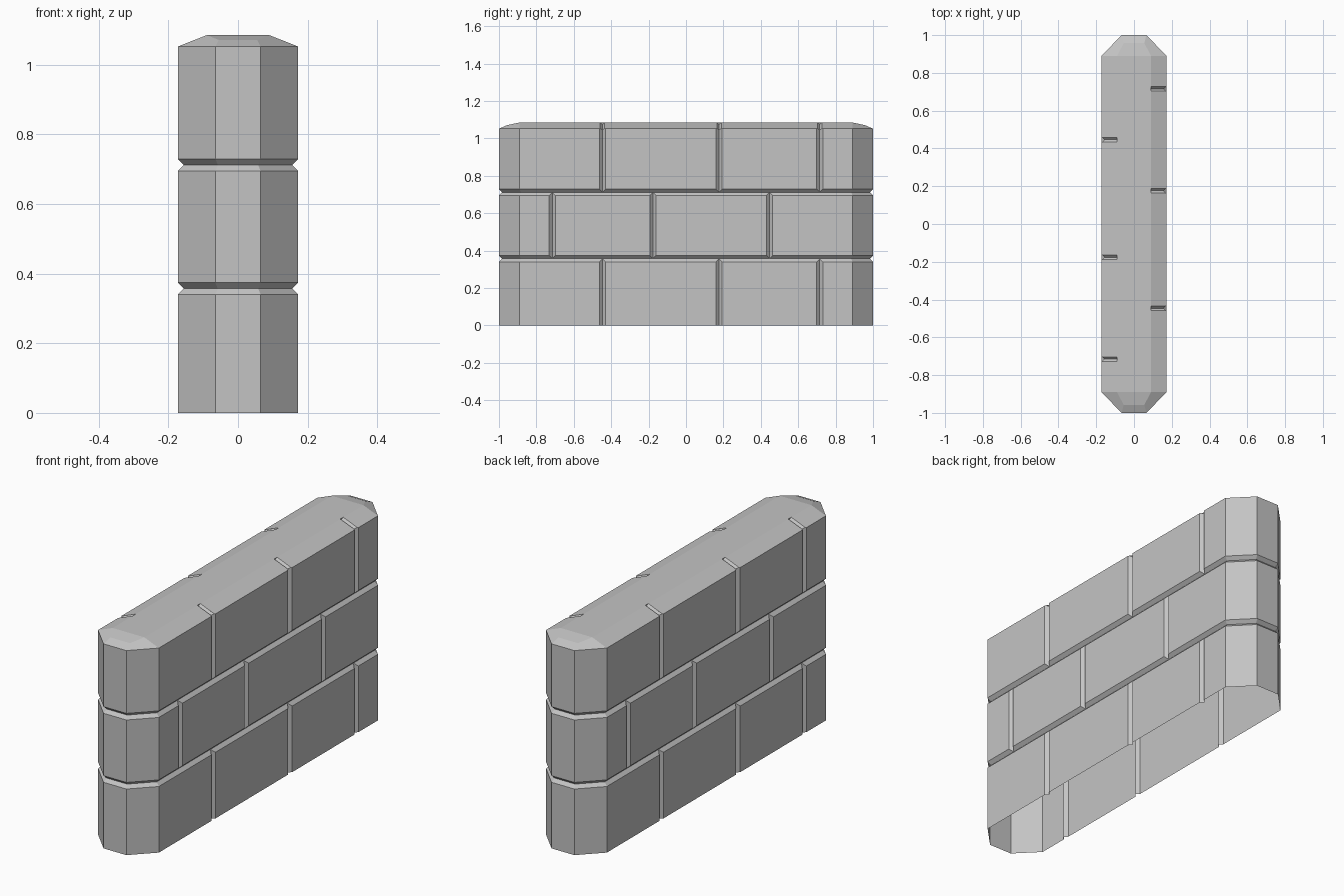
import bpy, bmesh
from mathutils import Vector

if "Cube" in bpy.data.objects:
    bpy.data.objects.remove(bpy.data.objects["Cube"])

stone = bpy.data.materials.new("grey stone")
stone.use_nodes = True
colour = (0.55, 0.55, 0.55, 1)
stone.diffuse_color = colour
stone.node_tree.nodes["Principled BSDF"].inputs["Base Color"].default_value = colour

HALF_W, SHOULDER, END_W = 0.173, 0.89, 0.065
GROOVE = 0.017
JOINTS = (0.357, 0.712)
EAVE, TOP = 1.052, 1.085


def make_object(name, bm):
    bmesh.ops.recalc_face_normals(bm, faces=bm.faces)
    mesh = bpy.data.meshes.new(name)
    bm.to_mesh(mesh)
    bm.free()
    obj = bpy.data.objects.new(name, mesh)
    bpy.context.collection.objects.link(obj)
    return obj


def ring(bm, end, side):
    """Eight-sided outline from one end corner and one side corner."""
    quarter = [end, side]
    pts = quarter + [(x, -y, z) for x, y, z in reversed(quarter)]
    pts += [(-x, -y, z) for x, y, z in pts]
    return [bm.verts.new(p) for p in pts]


def outline(bm, z, inset=0):
    return ring(bm, (END_W - inset * 0.41, 1 - inset, z),
                (HALF_W - inset, SHOULDER - inset * 0.41, z))


# Wall body: stacked outlines pinched at the horizontal mortar joints
bm = bmesh.new()
rings = [outline(bm, 0)]
for z in JOINTS:
    rings += [outline(bm, z - GROOVE), outline(bm, z, GROOVE), outline(bm, z + GROOVE)]
rings.append(outline(bm, EAVE))
rings.append(ring(bm, (0.055, 0.957, 1.071), (0.09, SHOULDER, TOP)))
for low, high in zip(rings, rings[1:]):
    for i in range(8):
        j = (i + 1) % 8
        bm.faces.new((low[i], low[j], high[j], high[i]))
cap = rings[-1]
for ids in ((1, 2, 5, 6), (0, 1, 6, 7), (2, 3, 4, 5)):
    bm.faces.new([cap[i] for i in ids])
bm.faces.new(rings[0])
wall = make_object("brick_wall", bm)
wall.data.materials.append(stone)


# Diamond-section bars that cut the vertical mortar joints
def bar(bm, start, end, radius):
    start, end = Vector(start), Vector(end)
    across = Vector((0, 1, 0))
    normal = (end - start).normalized().cross(across)
    offsets = [across * radius, normal * radius, -across * radius, -normal * radius]
    a = [bm.verts.new(start + o) for o in offsets]
    b = [bm.verts.new(end + o) for o in offsets]
    bm.faces.new(a)
    bm.faces.new(b)
    for i in range(4):
        j = (i + 1) % 4
        bm.faces.new((a[i], a[j], b[j], b[i]))


bm = bmesh.new()
outer_row = (-0.447, 0.177, 0.715)
middle_row = (-0.715, -0.177, 0.447)
rows = ((-0.05, JOINTS[0], outer_row), (*JOINTS, middle_row), (JOINTS[1], 1.1, outer_row))
for s in (1, -1):
    for low, high, places in rows:
        for y in places:
            bar(bm, (s * HALF_W, s * y, low), (s * HALF_W, s * y, high), 0.0165)
    # Joints carried up over the sloped top edge
    for y in outer_row:
        bar(bm, (s * 0.197, s * y, 1.042), (s * 0.09, s * y, TOP), 0.012)
cutter = make_object("joint_cutter", bm)
cutter.hide_render = True

cut = wall.modifiers.new("joints", "BOOLEAN")
cut.operation = "DIFFERENCE"
cut.solver = "EXACT"
cut.use_self = True
cut.object = cutter
bpy.context.view_layer.objects.active = wall
bpy.ops.object.modifier_apply(modifier=cut.name)
bpy.data.objects.remove(cutter)

# Hollow shell: open underside
bm = bmesh.new()
bm.from_mesh(wall.data)
base = [f for f in bm.faces if all(v.co.z < 0.001 for v in f.verts)]
bmesh.ops.delete(bm, geom=base, context="FACES")
for f in bm.faces:
    f.material_index = 0
bm.to_mesh(wall.data)
bm.free()
